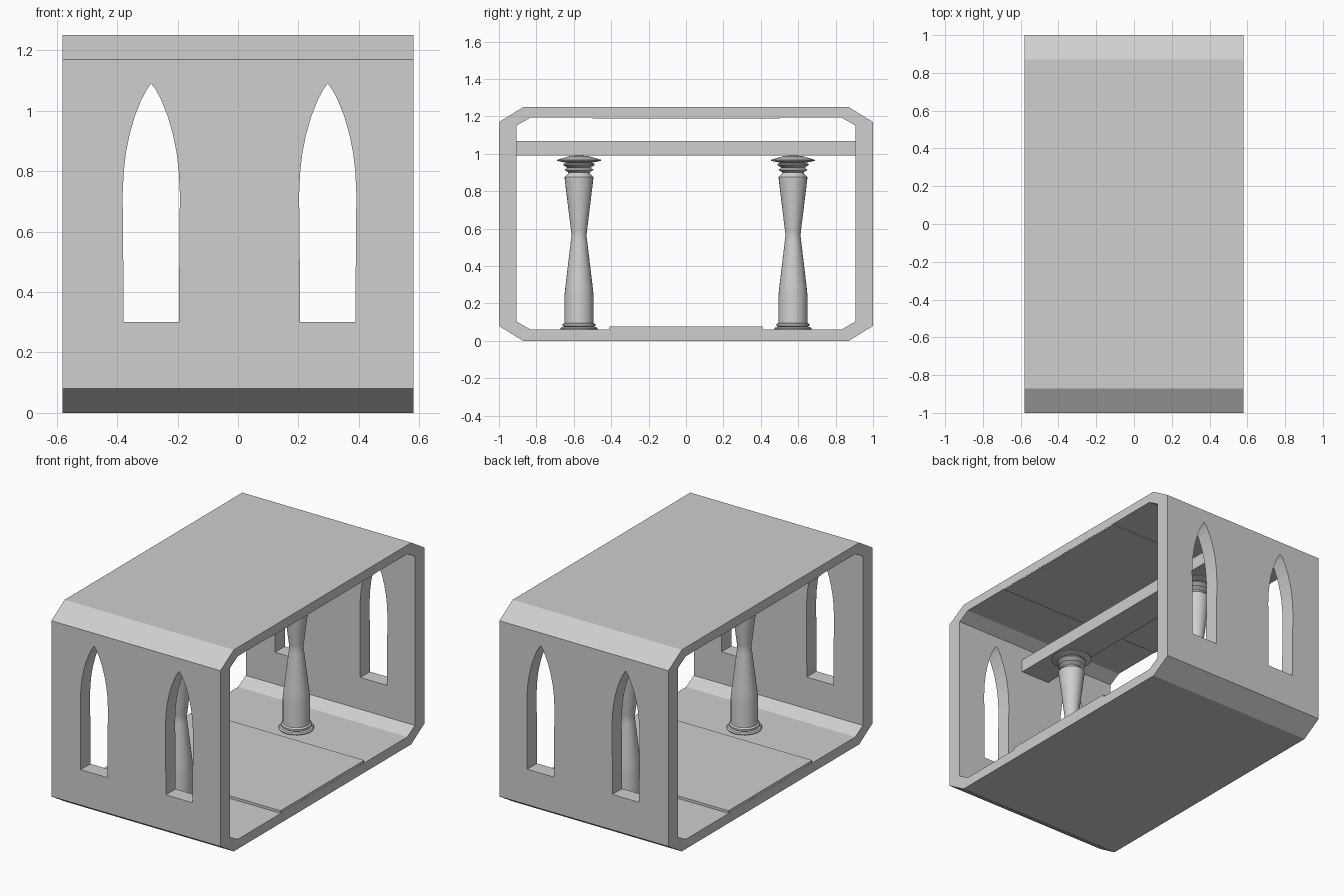
import bpy, bmesh, math

if "Cube" in bpy.data.objects:
    bpy.data.objects.remove(bpy.data.objects["Cube"])

stone = bpy.data.materials.new("grey stone")
stone.diffuse_color = (0.62, 0.62, 0.62, 1)
stone.use_nodes = True
stone.node_tree.nodes["Principled BSDF"].inputs["Base Color"].default_value = stone.diffuse_color


def make(name, bm):
    bmesh.ops.recalc_face_normals(bm, faces=bm.faces[:])
    me = bpy.data.meshes.new(name)
    bm.to_mesh(me)
    bm.free()
    me.materials.append(stone)
    ob = bpy.data.objects.new(name, me)
    bpy.context.collection.objects.link(ob)
    return ob


def box(name, x, y, z0, z1):
    bm = bmesh.new()
    bmesh.ops.create_cube(bm, size=1)
    for v in bm.verts:
        v.co = (v.co.x * 2 * x, v.co.y * 2 * y, z0 + (v.co.z + 0.5) * (z1 - z0))
    return make(name, bm)


def octagon(y, z0, z1, cy, cz):
    half = [(y - cy, z0), (y, z0 + cz), (y, z1 - cz), (y - cy, z1)]
    return half + [(-a, b) for a, b in reversed(half)]


# Chamfered tunnel shell, open at both x ends
bm = bmesh.new()
loops = [[bm.verts.new((x, y, z)) for y, z in prof]
         for x, prof in ((-0.58, octagon(1, 0, 1.25, 0.13, 0.08)),
                         (0.58, octagon(1, 0, 1.25, 0.13, 0.08)),
                         (0.58, octagon(0.905, 0.06, 1.195, 0.075, 0.043)),
                         (-0.58, octagon(0.905, 0.06, 1.195, 0.075, 0.043)))]
for k in range(4):
    a, b = loops[k], loops[(k + 1) % 4]
    for i in range(8):
        j = (i + 1) % 8
        bm.faces.new((a[i], a[j], b[j], b[i]))
shell = make("hall_shell", bm)

# Pointed windows cut through both side walls
arch = [(0.092, 0.30), (0.093, 0.60), (0.095, 0.72), (0.091, 0.80), (0.084, 0.86),
        (0.072, 0.92), (0.055, 0.98), (0.033, 1.035), (0.016, 1.068)]
outline = arch + [(0, 1.09)] + [(-x, z) for x, z in reversed(arch)]
bm = bmesh.new()
for cx in (-0.287, 0.297):
    f = bm.faces.new([bm.verts.new((cx + x, -1.2, z)) for x, z in outline])
    ext = bmesh.ops.extrude_face_region(bm, geom=[f])
    bmesh.ops.translate(bm, vec=(0, 2.4, 0),
                        verts=[g for g in ext["geom"] if isinstance(g, bmesh.types.BMVert)])
cutter = make("window_cutter", bm)
mod = shell.modifiers.new("windows", "BOOLEAN")
mod.operation = "DIFFERENCE"
mod.solver = "EXACT"
mod.object = cutter
bpy.context.view_layer.objects.active = shell
shell.select_set(True)
bpy.ops.object.modifier_apply(modifier=mod.name)
shell.select_set(False)
bpy.data.objects.remove(cutter)

# Cross beam, raised floor strip and shallow ceiling panel
box("ceiling_beam", 0.10, 0.907, 0.99, 1.07)
box("floor_strip", 0.579, 0.41, 0.055, 0.076)
box("ceiling_panel", 0.579, 0.50, 1.190, 1.20)

# Turned columns
profile = [(0, 0.055), (0.098, 0.058), (0.10, 0.066), (0.094, 0.073), (0.08, 0.075),
           (0.087, 0.08), (0.087, 0.09), (0.078, 0.097), (0.077, 0.11), (0.077, 0.25),
           (0.073, 0.29), (0.043, 0.54), (0.040, 0.565), (0.043, 0.59), (0.076, 0.86),
           (0.077, 0.875), (0.062, 0.89), (0.055, 0.90), (0.078, 0.915), (0.062, 0.925),
           (0.083, 0.94), (0.083, 0.947), (0.066, 0.952), (0.118, 0.963), (0.118, 0.968),
           (0.05, 0.988), (0, 0.992)]
for name, cy in (("front_column", -0.572), ("back_column", 0.572)):
    bm = bmesh.new()
    vs = [bm.verts.new((r, 0, z)) for r, z in profile]
    es = [bm.edges.new(p) for p in zip(vs, vs[1:])]
    bmesh.ops.spin(bm, geom=vs + es, cent=(0, 0, 0), axis=(0, 0, 1),
                   angle=math.tau, steps=28)
    bmesh.ops.remove_doubles(bm, verts=bm.verts[:], dist=0.0005)
    col = make(name, bm)
    col.location.y = cy
    bpy.context.view_layer.objects.active = col
    col.select_set(True)
    bpy.ops.object.shade_smooth_by_angle(angle=math.radians(35))
    col.select_set(False)
